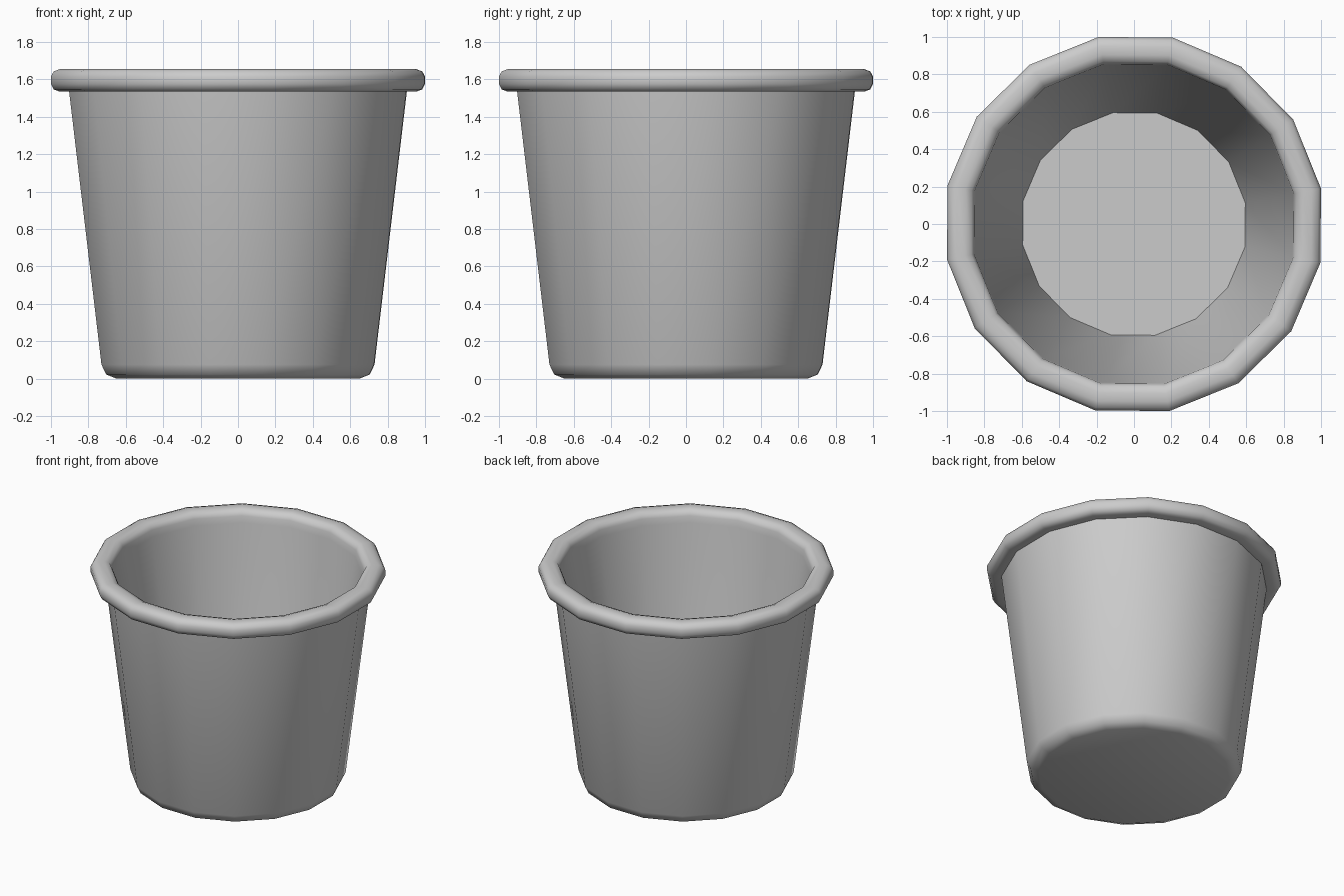
import bpy, bmesh, math

if "Cube" in bpy.data.objects:
    bpy.data.objects.remove(bpy.data.objects["Cube"])

SIDES = 16
START = math.radians(10.7)
WIDEN = 1 / math.cos(START)   # profile radii are read at the silhouette


def lathe(name, profile):
    """Revolve (radius, z) points and cap both ends."""
    bm = bmesh.new()
    rings = []
    for r, z in profile:
        rings.append([bm.verts.new((r * WIDEN * math.cos(START + i * math.tau / SIDES),
                                    r * WIDEN * math.sin(START + i * math.tau / SIDES), z))
                      for i in range(SIDES)])
    for a, b in zip(rings, rings[1:]):
        for i in range(SIDES):
            j = (i + 1) % SIDES
            bm.faces.new((a[i], a[j], b[j], b[i]))
    bm.faces.new(rings[0][::-1])
    bm.faces.new(rings[-1])
    bmesh.ops.recalc_face_normals(bm, faces=bm.faces)
    mesh = bpy.data.meshes.new(name)
    bm.to_mesh(mesh)
    bm.free()
    obj = bpy.data.objects.new(name, mesh)
    bpy.context.collection.objects.link(obj)
    bpy.context.view_layer.objects.active = obj
    obj.select_set(True)
    bpy.ops.object.shade_smooth_by_angle(angle=math.radians(50))
    return obj


# Pot: rounded base, tapered wall, rolled rim, tapered inside, floor
lathe("pot", [
    (0.65, 0.0), (0.705, 0.022), (0.73, 0.075),
    (0.903, 1.535),
    (0.955, 1.535), (0.985, 1.546), (1.0, 1.575),
    (1.0, 1.615), (0.985, 1.643), (0.95, 1.655),
    (0.905, 1.655), (0.87, 1.643), (0.855, 1.61),
    (0.85, 1.56),
    (0.595, 0.1),
])
